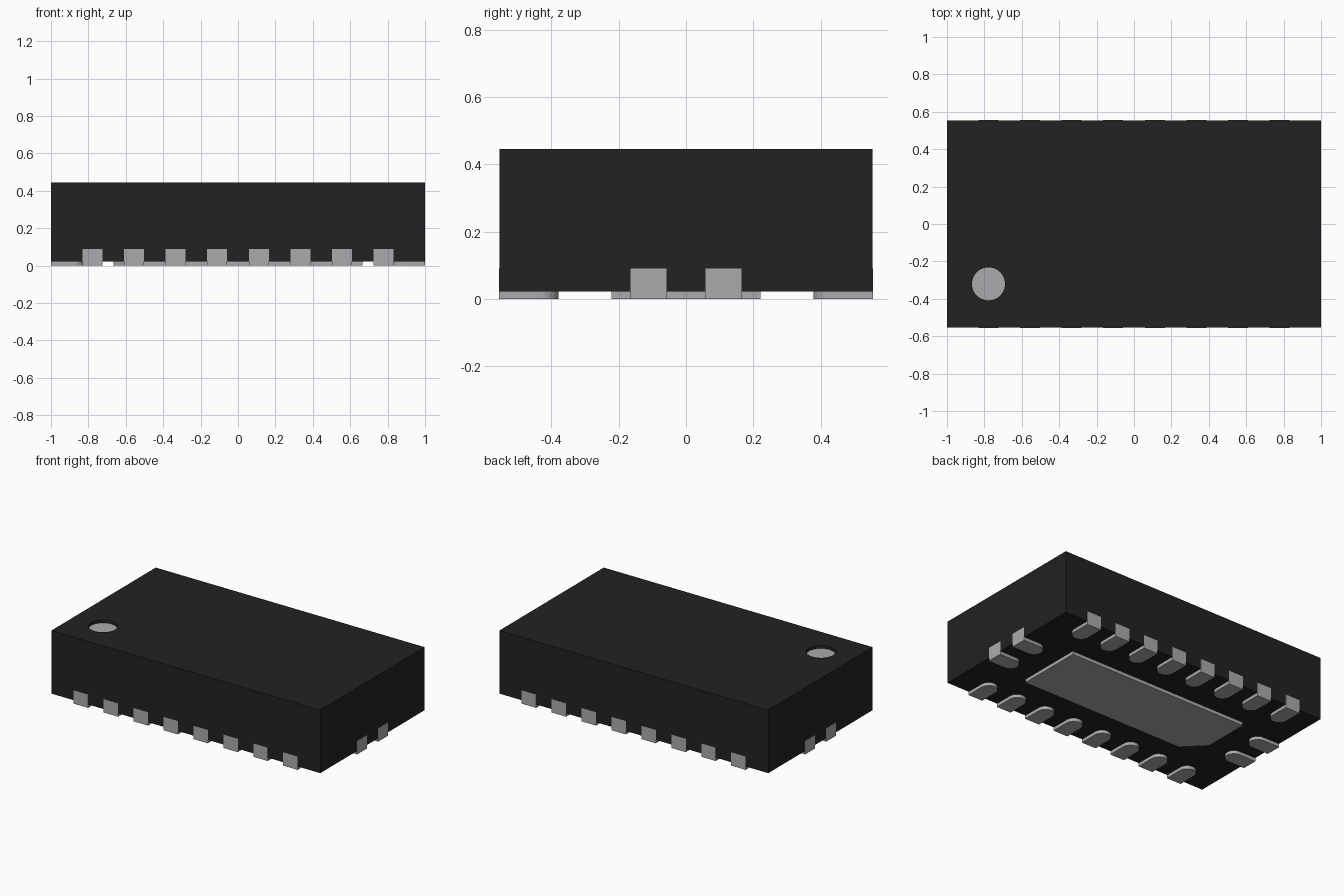
import bpy, bmesh, math
from mathutils import Matrix

if "Cube" in bpy.data.objects:
    bpy.data.objects.remove(bpy.data.objects["Cube"])

HX, HY = 1.0, 0.555          # half footprint
Z0, Z1 = 0.022, 0.445        # underside and top of the case
PITCH, PAD_W, PAD_L, PAD_H = 0.2222, 0.107, 0.177, 0.09
SKIN = 0.0015                # how far the terminals stand proud of the case


def material(name, rgb):
    m = bpy.data.materials.new(name)
    m.diffuse_color = (*rgb, 1)
    m.use_nodes = True
    m.node_tree.nodes["Principled BSDF"].inputs["Base Color"].default_value = m.diffuse_color
    return m


black = material("black_plastic", (0.016, 0.016, 0.016))
metal = material("grey_metal", (0.41, 0.40, 0.42))


def prism(bm, outline, z0, z1):
    """Extrude a flat outline from z0 to z1."""
    face = bm.faces.new([bm.verts.new((x, y, z0)) for x, y in outline])
    ext = bmesh.ops.extrude_face_region(bm, geom=[face])
    for g in ext["geom"]:
        if isinstance(g, bmesh.types.BMVert):
            g.co.z = z1


def finish(name, bm, mat, matrix=None):
    if matrix:
        bm.transform(matrix)
    bmesh.ops.recalc_face_normals(bm, faces=bm.faces)
    me = bpy.data.meshes.new(name)
    bm.to_mesh(me)
    bm.free()
    me.materials.append(mat)
    ob = bpy.data.objects.new(name, me)
    bpy.context.collection.objects.link(ob)
    return ob


def smooth(ob):
    bpy.ops.object.select_all(action='DESELECT')
    ob.select_set(True)
    bpy.context.view_layer.objects.active = ob
    bpy.ops.object.shade_smooth_by_angle(angle=math.radians(30))


def rect(x, y):
    return [(-x, -y), (x, -y), (x, y), (-x, y)]


def circle(x, y, r, n=48):
    return [(x + r * math.cos(2 * math.pi * i / n),
             y + r * math.sin(2 * math.pi * i / n)) for i in range(n)]


# Case with a shallow round recess marking the first terminal
bm = bmesh.new()
prism(bm, rect(HX - SKIN, HY - SKIN), Z0, Z1)
case = finish("case", bm, black)

MARK, MARK_R, DEPTH = (-0.778, -0.32), 0.089, 0.022
bm = bmesh.new()
prism(bm, circle(*MARK, MARK_R), Z1 - DEPTH, Z1 + 0.1)
cutter = finish("recess_cutter", bm, black)
cutter.hide_render = True
cutter.hide_set(True)
cut = case.modifiers.new("recess", 'BOOLEAN')
cut.operation = 'DIFFERENCE'
cut.solver = 'EXACT'
cut.object = cutter

# Bright disc on the recess floor
bm = bmesh.new()
prism(bm, circle(*MARK, MARK_R - 0.0005), Z1 - DEPTH - 0.002, Z1 - DEPTH + 0.002)
smooth(finish("marker_disc", bm, metal))


def terminal(name, edge, along, angle):
    """L-shaped terminal: round-ended foot plus a plate up the case wall."""
    bm = bmesh.new()
    r = PAD_W / 2
    cy = -edge + PAD_L - r
    arc = [(r * math.cos(math.pi * i / 16), cy + r * math.sin(math.pi * i / 16))
           for i in range(17)]
    prism(bm, [(-r, -edge), (r, -edge)] + arc, 0, Z0)
    prism(bm, [(-r, -edge), (r, -edge), (r, -edge + 0.02), (-r, -edge + 0.02)],
          Z0, PAD_H)
    place = Matrix.Rotation(angle, 4, 'Z') @ Matrix.Translation((along, 0, 0))
    smooth(finish(name, bm, metal, place))


# Eight terminals on each long side, two on each short side
for i in range(8):
    terminal(f"front_terminal_{i + 1}", HY, (i - 3.5) * PITCH, 0)
    terminal(f"back_terminal_{i + 1}", HY, (i - 3.5) * PITCH, math.pi)
for i in range(2):
    terminal(f"right_terminal_{i + 1}", HX, (i - 0.5) * PITCH, math.pi / 2)
    terminal(f"left_terminal_{i + 1}", HX, (i - 0.5) * PITCH, -math.pi / 2)

# Central pad under the case, one corner chamfered
PX, PY, CH = 0.666, 0.222, 0.13
bm = bmesh.new()
prism(bm, [(-PX + CH, -PY), (PX, -PY), (PX, PY), (-PX, PY), (-PX, -PY + CH)], 0, Z0)
finish("centre_pad", bm, metal)
